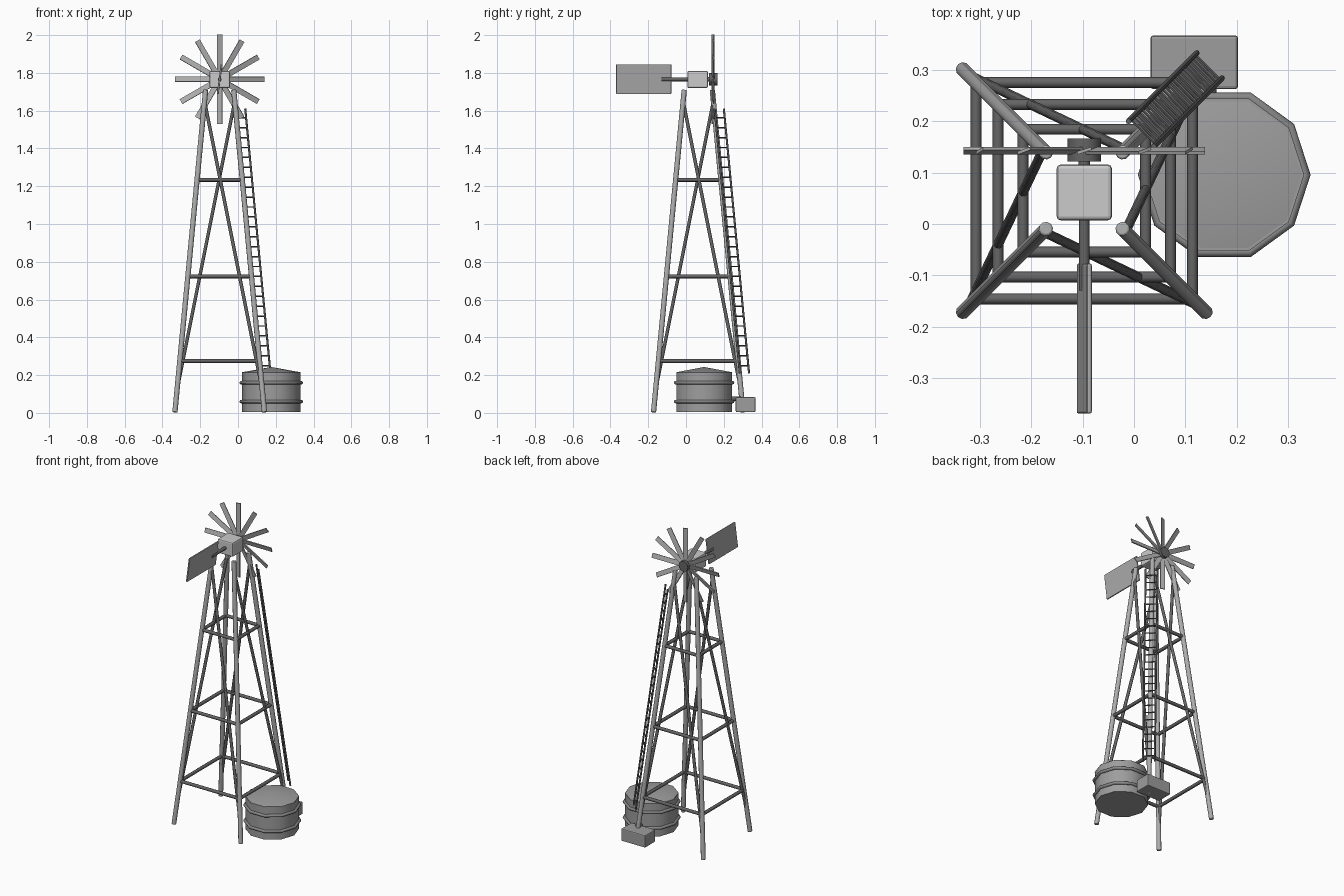
import bpy, math
from mathutils import Vector, Matrix

if "Cube" in bpy.data.objects:
    bpy.data.objects.remove(bpy.data.objects["Cube"])

CX, CY = -0.097, 0.065      # tower axis
HUB = Vector((CX, 0.143, 1.766))


def grey(name, v):
    m = bpy.data.materials.new(name)
    m.diffuse_color = (v, v, v, 1)
    m.use_nodes = True
    m.node_tree.nodes["Principled BSDF"].inputs["Base Color"].default_value = m.diffuse_color
    return m


STEEL = grey("steel", 0.42)
DARK = grey("dark_steel", 0.13)
TANK = grey("tank_metal", 0.34)
HOOP = grey("hoop_metal", 0.25)
BLADE = grey("blade_metal", 0.42)
HEAD = grey("head_metal", 0.55)


def finish(ob, name, mat, angle=50):
    ob.name = name
    ob.data.materials.append(mat)
    if angle:
        bpy.ops.object.shade_smooth_by_angle(angle=math.radians(angle))
    return ob


def bevel(ob, width):
    m = ob.modifiers.new("bevel", 'BEVEL')
    m.width, m.segments, m.limit_method = width, 2, 'ANGLE'
    m.angle_limit = math.radians(60)


def rod(name, a, b, r, mat, sides=10):
    a, b = Vector(a), Vector(b)
    d = b - a
    bpy.ops.mesh.primitive_cylinder_add(vertices=sides, radius=r, depth=d.length,
                                        location=(a + b) / 2)
    ob = bpy.context.object
    ob.rotation_euler = d.to_track_quat('Z', 'Y').to_euler()
    return finish(ob, name, mat)


def box(name, lo, hi, mat, width=0.006):
    lo, hi = Vector(lo), Vector(hi)
    bpy.ops.mesh.primitive_cube_add(size=1, location=(lo + hi) / 2)
    ob = bpy.context.object
    ob.data.transform(Matrix.Diagonal((*(hi - lo), 1)))
    if width:
        bevel(ob, width)
    return finish(ob, name, mat, 0)


def corner(i, z):
    """Point on the axis of leg i at height z (legs run counter-clockwise)."""
    h = 0.237 - 0.162 * (z - 0.003) / 1.7
    sx, sy = ((-1, -1), (1, -1), (1, 1), (-1, 1))[i % 4]
    return Vector((CX + sx * h, CY + sy * h, z))


# Tower: legs, horizontal girts, one diagonal brace per face
for i in range(4):
    leg = rod(f"tower_leg_{i}", corner(i, 0.003), corner(i, 1.71), 0.014, STEEL)
    bevel(leg, 0.004)
    rod(f"diagonal_brace_{i}", corner(i, 1.65), corner(i + 1, 0.12), 0.0095, DARK, 8)
    for z in (0.275, 0.723, 1.234):
        rod(f"girt_{i}_{z}", corner(i, z), corner(i + 1, z), 0.0105, DARK, 8)

# Ladder following the back right leg
off, side = Vector((0.027, 0.027, 0)), Vector((-0.0245, 0.0245, 0))
for s in (-1, 1):
    rod(f"ladder_rail_{s}", corner(2, 0.21) + off + side * s,
        corner(2, 1.61) + off + side * s, 0.0055, DARK, 8)
for k in range(26):
    p = corner(2, 0.25 + k * 0.0525) + off
    rod(f"ladder_rung_{k}", p - side, p + side, 0.0038, DARK, 6)

# Head: gearbox, hub, shaft, tail
box("gearbox", (-0.151, 0.007, 1.72), (-0.043, 0.116, 1.811), HEAD, 0.008)
rod("rotor_hub", (CX, 0.122, 1.766), (CX, 0.167, 1.766), 0.033, DARK, 12)
rod("rotor_shaft", (CX, 0.1, 1.766), (CX, 0.13, 1.766), 0.012, DARK)
rod("tail_boom", (CX, 0.02, 1.766), (CX, -0.13, 1.766), 0.0105, DARK)
vane = box("tail_vane", (CX - 0.005, -0.37, 1.688), (CX + 0.005, -0.077, 1.846), BLADE, 0.004)
vane.rotation_euler.y = 0.13

# Rotor: twelve slightly pitched blades
for k in range(12):
    blade = box(f"rotor_blade_{k}", (-0.0145, -0.003, 0.02), (0.0145, 0.003, 0.236), BLADE, 0)
    blade.data.transform(Matrix.Rotation(k * math.pi / 6, 4, 'Y')
                         @ Matrix.Rotation(math.radians(18), 4, 'Z')
                         @ Matrix.Translation((0, 0, 0.128)))
    blade.location = HUB

# Ten-sided water tank with conical lid and hoops
TX, TY = 0.176, 0.096
quarter = (0, 0, math.pi / 2)
bpy.ops.mesh.primitive_cylinder_add(vertices=10, radius=0.155, depth=0.211,
                                    location=(TX, TY, 0.1105), rotation=quarter)
finish(bpy.context.object, "tank_body", TANK)
bpy.ops.mesh.primitive_cone_add(vertices=10, radius1=0.156, radius2=0, depth=0.028,
                                location=(TX, TY, 0.229), rotation=quarter)
finish(bpy.context.object, "tank_lid", TANK)
for z in (0.06, 0.16):
    bpy.ops.mesh.primitive_torus_add(major_segments=10, minor_segments=8,
                                     major_radius=0.159, minor_radius=0.0095,
                                     location=(TX, TY, z))
    finish(bpy.context.object, f"tank_hoop_{z}", HOOP)

# Pump box and feed pipe behind the tank
box("pump_box", (0.032, 0.263, 0.004), (0.203, 0.368, 0.083), TANK, 0.006)
rod("feed_pipe", (0.15, 0.2, 0.075), (0.15, 0.29, 0.075), 0.012, DARK)
